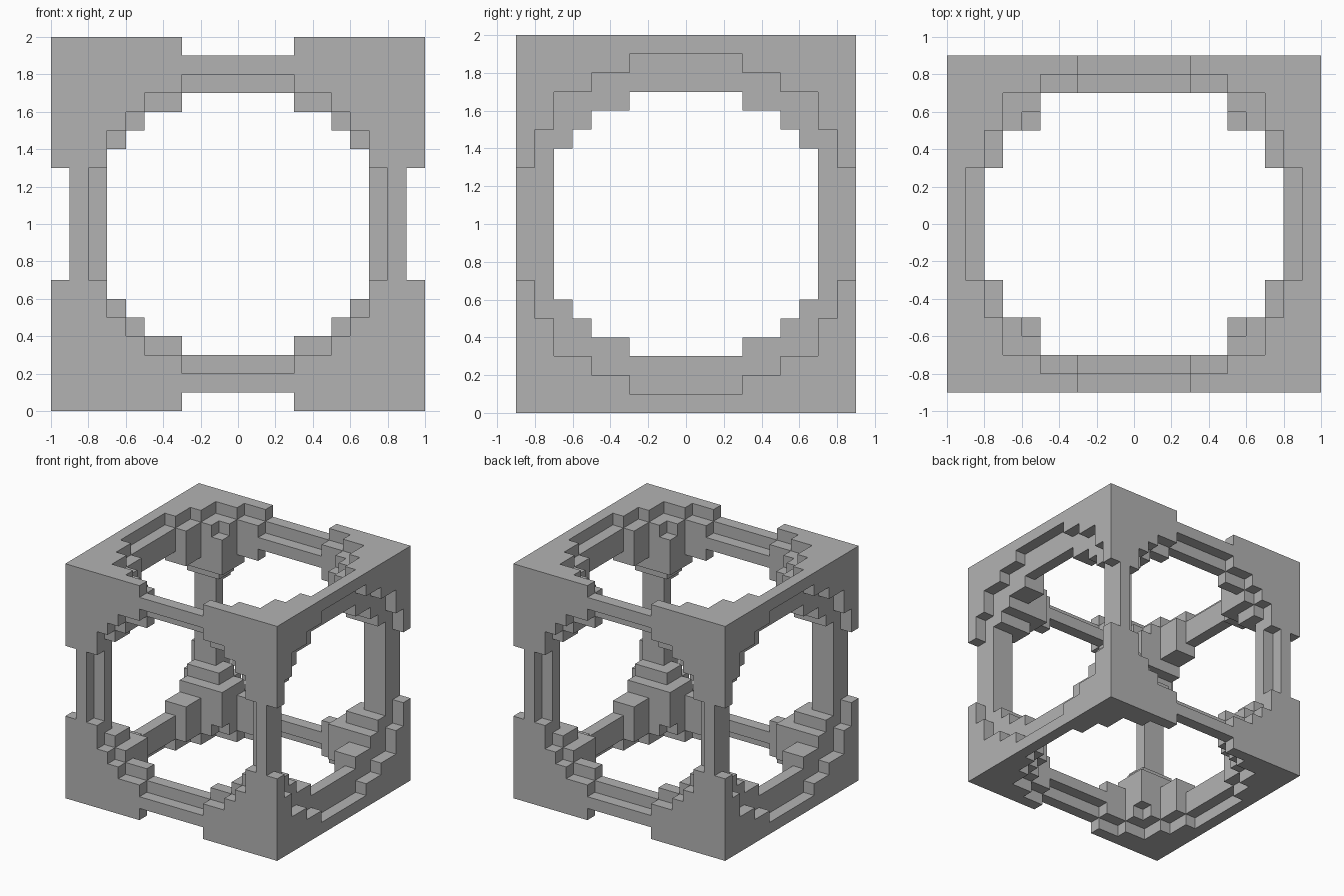
import bpy, bmesh
from mathutils import Vector

if "Cube" in bpy.data.objects:
    bpy.data.objects.remove(bpy.data.objects["Cube"], do_unlink=True)

UNIT = 0.1            # edge of one building block
HALF = (10, 9, 10)    # half size of the frame, in blocks

# Stepped round profiles: each is a union of centred rectangles (half sizes in blocks)
SIDE_BORE = [(3, 7), (5, 6), (6, 5), (7, 4)]
UPRIGHT_BORE = [(8, 3), (7, 5), (5, 7)]
SMALL_RECESS = [(3, 8), (5, 7), (6, 6), (7, 5), (8, 3)]
LARGE_RECESS = [(3, 9), (5, 8), (7, 7), (8, 5), (9, 3)]


def within(profile, a, b):
    return any(a < p and b < q for p, q in profile)


def solid(cell):
    """True where the block is left after all bores and recesses are cut."""
    x, y, z = (abs(c + 0.5) for c in cell)
    if x > HALF[0] or y > HALF[1] or z > HALF[2]:
        return False
    cuts = (
        within(SIDE_BORE, y, z),                  # bore from side to side
        within(SIDE_BORE, x, z),                  # bore from front to back
        within(UPRIGHT_BORE, x, y),               # bore from top to bottom
        x > 9 and within(LARGE_RECESS, y, z),     # recess in the sides
        y > 8 and within(SMALL_RECESS, x, z),     # recess in front and back
        z > 9 and within(LARGE_RECESS, x, y),     # recess in top and bottom
        z > 8 and within(SMALL_RECESS, x, y),     # second step of that recess
    )
    return not any(cuts)


def add_skin(bm):
    """Add a square wherever a solid block meets empty space."""
    corners = {}

    def vert(p):
        key = tuple(p)
        if key not in corners:
            corners[key] = bm.verts.new((Vector(p) + Vector((0, 0, HALF[2]))) * UNIT)
        return corners[key]

    for i in range(-HALF[0], HALF[0]):
        for j in range(-HALF[1], HALF[1]):
            for k in range(-HALF[2], HALF[2]):
                cell = (i, j, k)
                if not solid(cell):
                    continue
                for axis in range(3):
                    u, v = (axis + 1) % 3, (axis + 2) % 3
                    for step in (-1, 1):
                        beside = list(cell)
                        beside[axis] += step
                        if solid(beside):
                            continue
                        ring = []
                        for du, dv in ((0, 0), (1, 0), (1, 1), (0, 1)):
                            p = list(cell)
                            p[axis] += step > 0
                            p[u] += du
                            p[v] += dv
                            ring.append(vert(p))
                        bm.faces.new(ring if step > 0 else ring[::-1])


# Plain grey material
grey = bpy.data.materials.new("plain_grey")
grey.use_nodes = True
colour = (0.45, 0.45, 0.45, 1)
grey.diffuse_color = colour
grey.node_tree.nodes["Principled BSDF"].inputs["Base Color"].default_value = colour

# Stepped cube frame
mesh = bpy.data.meshes.new("stepped_cube_frame")
bm = bmesh.new()
add_skin(bm)
bm.to_mesh(mesh)
bm.free()
mesh.materials.append(grey)
frame = bpy.data.objects.new("stepped_cube_frame", mesh)
bpy.context.collection.objects.link(frame)
